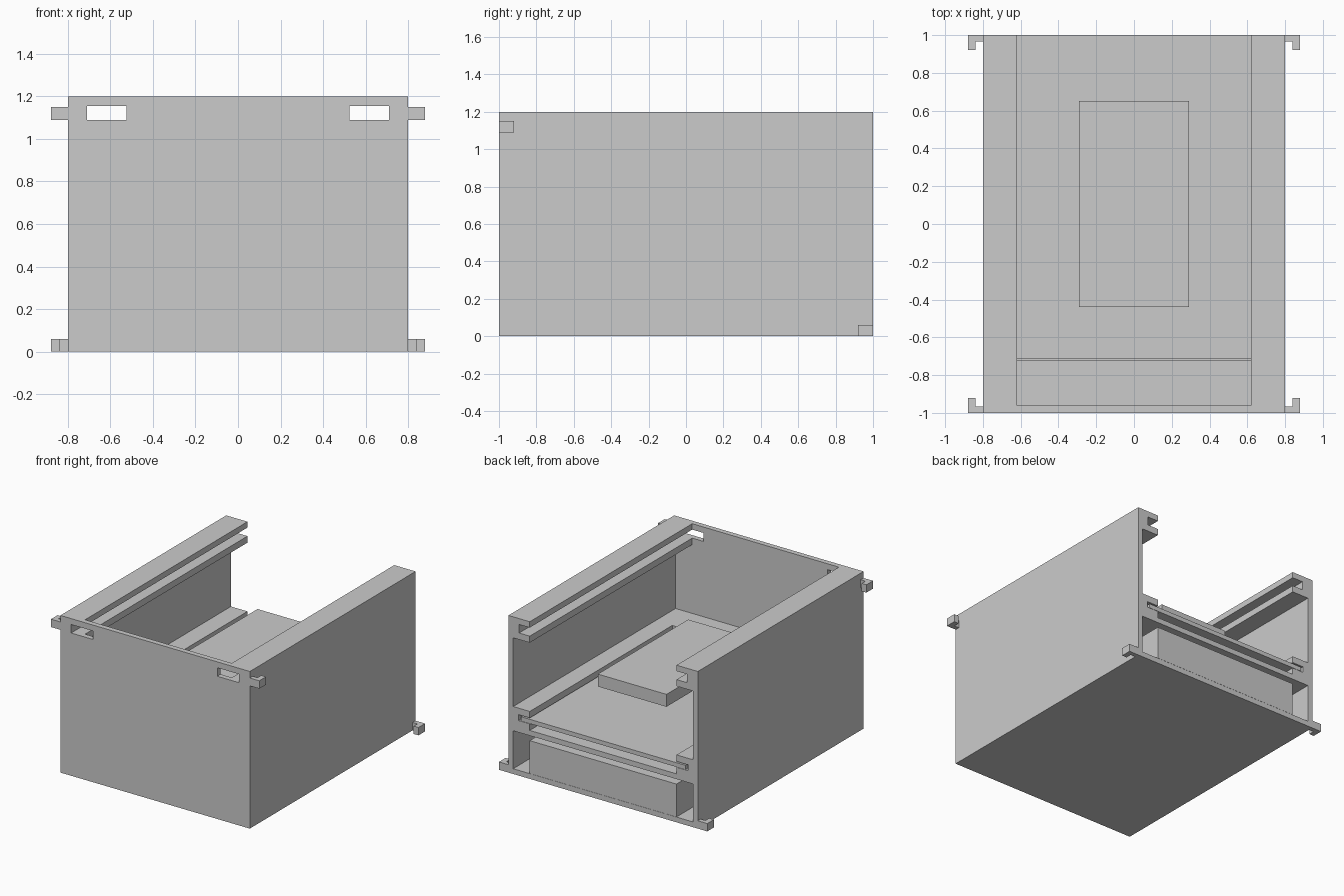
import bpy, bmesh

if "Cube" in bpy.data.objects:
    bpy.data.objects.remove(bpy.data.objects["Cube"])

grey = bpy.data.materials.new("plain_grey")
grey.diffuse_color = (0.6, 0.6, 0.6, 1)
grey.use_nodes = True
grey.node_tree.nodes["Principled BSDF"].inputs["Base Color"].default_value = grey.diffuse_color


def extrude(name, pts, vec):
    """Closed prism from a planar outline."""
    bm = bmesh.new()
    face = bm.faces.new([bm.verts.new(p) for p in pts])
    res = bmesh.ops.extrude_face_region(bm, geom=[face])
    moved = [g for g in res["geom"] if isinstance(g, bmesh.types.BMVert)]
    bmesh.ops.translate(bm, verts=moved, vec=vec)
    bmesh.ops.recalc_face_normals(bm, faces=bm.faces[:])
    me = bpy.data.meshes.new(name)
    bm.to_mesh(me)
    bm.free()
    me.materials.append(grey)
    ob = bpy.data.objects.new(name, me)
    bpy.context.collection.objects.link(ob)
    return ob


def box(name, x0, x1, y0, y1, z0, z1):
    return extrude(name, [(x0, y0, z0), (x1, y0, z0), (x1, y1, z0), (x0, y1, z0)],
                   (0, 0, z1 - z0))


def section(name, half, y0, y1):
    """Mirrored x/z cross-section run along y."""
    full = half + [(-x, z) for x, z in reversed(half)]
    return extrude(name, [(x, y0, z) for x, z in full], (0, y1 - y0, 0))


def cut(ob, cutter):
    cutter.hide_render = True
    mod = ob.modifiers.new("cut", "BOOLEAN")
    mod.operation = "DIFFERENCE"
    mod.solver = "EXACT"
    mod.object = cutter
    bpy.context.view_layer.objects.active = ob
    bpy.ops.object.modifier_apply(modifier=mod.name)
    bpy.data.objects.remove(cutter)


# Housing: solid block hollowed from the open back
housing = box("housing", -0.8, 0.8, -1, 1, 0, 1.2)

# Upper bay with lid slots under the top rails
cut(housing, section("upper_cutter", [
    (0.76, 0.515), (0.76, 1.04), (0.62, 1.04), (0.62, 1.09), (0.71, 1.09),
    (0.71, 1.155), (0.62, 1.155), (0.62, 1.3)], -0.96, 1.1))

# Middle shelf recess with tray slots
cut(housing, section("shelf_cutter", [
    (0.62, 0.37), (0.62, 0.42), (0.715, 0.42), (0.715, 0.465),
    (0.62, 0.465), (0.62, 0.6)], -0.72, 1.1))

# Lower bay
cut(housing, section("lower_cutter", [(0.76, 0.04), (0.76, 0.33)], -0.96, 1.1))

# Front slots in line with the top rails
for s in (-1, 1):
    a, b = sorted((s * 0.525, s * 0.71))
    cut(housing, box("slot_cutter", a, b, -1.1, -0.95, 1.09, 1.155))

# Sliding tray, raised block above it and the block in the lower bay
box("sliding_tray", -0.695, 0.695, -0.715, 1, 0.422, 0.455)
box("upper_block", -0.29, 0.29, -0.44, 0.65, 0.66, 0.755)
box("lower_block", -0.62, 0.62, -0.72, 1, 0.041, 0.292)

# L-shaped hooks: front pair at the top, back pair at the bottom
for side, s in (("left", -1), ("right", 1)):
    for end, t, z in (("front", -1, 1.09), ("back", 1, 0.0)):
        outline = [(0.8, 1), (0.88, 1), (0.88, 0.92), (0.84, 0.92),
                   (0.84, 0.965), (0.8, 0.965)]
        extrude(f"{end}_{side}_hook", [(s * x, t * y, z) for x, y in outline],
                (0, 0, 0.06))
